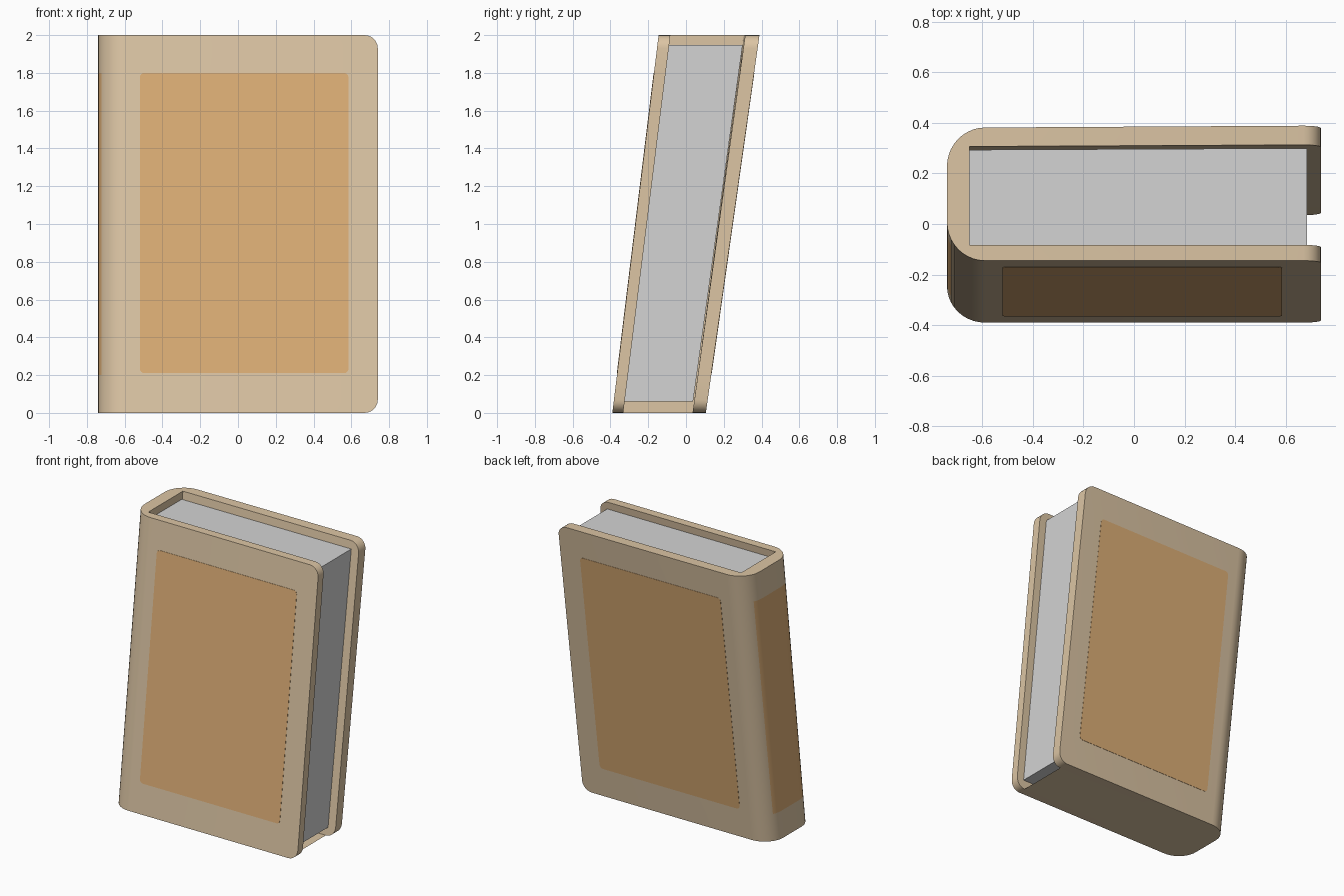
import bpy, bmesh, math

if "Cube" in bpy.data.objects:
    bpy.data.objects.remove(bpy.data.objects["Cube"])

# book thickness at mid height; every part is laid out upright in (x, v, z) and then leaned
DEPTH = 0.515


def lean(x, v, z):
    """Lean the upright book backwards; it gets a little thicker towards the top."""
    back = 0.004 * (z / 2) * (x / 0.7) * (v / DEPTH)
    return (x, -0.39 + 0.1225 * z + v * (0.495 + 0.0175 * z) / DEPTH + back, z)


def material(name, rgb):
    lin = [(c / 255 / 12.92) if c < 11 else ((c / 255 + 0.055) / 1.055) ** 2.4 for c in rgb]
    m = bpy.data.materials.new(name)
    m.diffuse_color = (*lin, 1)
    m.use_nodes = True
    m.node_tree.nodes["Principled BSDF"].inputs["Base Color"].default_value = m.diffuse_color
    return m


tan = material("cover_tan", (220, 197, 164))
orange = material("label_orange", (221, 174, 118))
grey = material("page_grey", (211, 211, 211))


def finish(name, bm, mats, smooth=False):
    bmesh.ops.recalc_face_normals(bm, faces=bm.faces)
    mesh = bpy.data.meshes.new(name)
    bm.to_mesh(mesh)
    bm.free()
    for m in mats:
        mesh.materials.append(m)
    ob = bpy.data.objects.new(name, mesh)
    bpy.context.collection.objects.link(ob)
    if smooth:
        bpy.ops.object.select_all(action='DESELECT')
        ob.select_set(True)
        bpy.context.view_layer.objects.active = ob
        bpy.ops.object.shade_smooth_by_angle(angle=math.radians(35))
    return ob


def loft(bm, rings):
    """Join rings of points with side faces and close both ends."""
    vs = [[bm.verts.new(p) for p in r] for r in rings]
    n = len(vs[0])
    for a, b in zip(vs, vs[1:]):
        for i in range(n):
            j = (i + 1) % n
            bm.faces.new((a[i], a[j], b[j], b[i]))
    bm.faces.new(vs[0][::-1])
    bm.faces.new(vs[-1])


# cover: C-shaped section lofted upwards, its free end pulled in to round the board corners
R, SEG, CORNER = 0.15, 10, 0.07


def section(end):
    arc = [(-0.74 + R - R * math.sin(t), R - R * math.cos(t))
           for t in (math.pi / 2 * i / SEG for i in range(SEG + 1))]
    outer = [(end, 0)] + arc + [(x, DEPTH - v) for x, v in reversed(arc)] + [(end, DEPTH)]
    inner = [(end, DEPTH - 0.073), (-0.65, DEPTH - 0.073), (-0.65, 0.06), (end, 0.06)]
    return outer + inner


steps = [math.pi / 2 * i / 6 for i in range(7)]
low = [(CORNER * (1 - math.cos(t)), 0.74 - CORNER * (1 - math.sin(t))) for t in steps]
levels = low + [(0.2, 0.74), (1.8, 0.74)] + [(2 - z, e) for z, e in reversed(low)]
bm = bmesh.new()
loft(bm, [[lean(x, v, z) for x, v in section(e)] for z, e in levels])
# painted spine label: middle band of the outermost spine faces
for f in bm.faces:
    c = f.calc_center_median()
    if c.x < -0.722 and 0.2 < c.z < 1.8:
        f.material_index = 1
bmesh.ops.triangulate(bm, faces=[f for f in bm.faces if len(f.verts) > 4])
finish("cover", bm, [tan, orange], smooth=True)

# pages
bm = bmesh.new()
loft(bm, [[lean(x, v, z) for x, v in ((-0.652, 0.059), (0.685, 0.059), (0.685, 0.436), (-0.652, 0.436))]
          for z in (0.06, 1.947)])
finish("pages", bm, [grey])


# front and back labels: thin plates with rounded corners
def label(name, v0, v1):
    x0, x1, z0, z1, r = -0.52, 0.585, 0.21, 1.80, 0.025
    pts = []
    for k, (cx, cz) in enumerate(((x1 - r, z1 - r), (x0 + r, z1 - r), (x0 + r, z0 + r), (x1 - r, z0 + r))):
        for i in range(5):
            a = math.pi / 2 * (k + i / 4)
            pts.append((cx + r * math.cos(a), cz + r * math.sin(a)))
    bm = bmesh.new()
    loft(bm, [[lean(x, v, z) for x, z in pts] for v in (v0, v1)])
    finish(name, bm, [orange])


label("front_label", -0.002, 0.003)
label("back_label", DEPTH - 0.003, DEPTH + 0.002)
